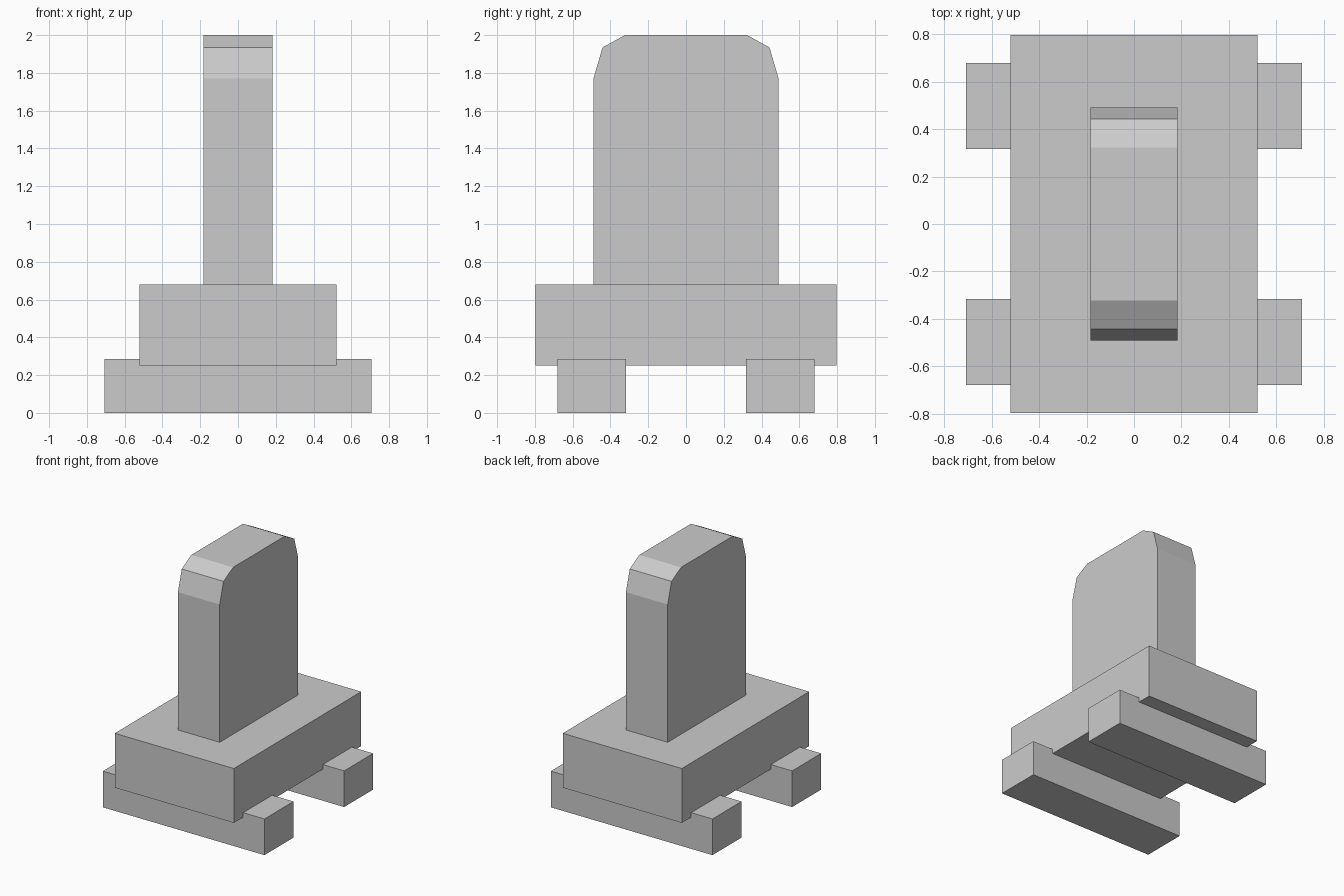
import bpy

if "Cube" in bpy.data.objects:
    bpy.data.objects.remove(bpy.data.objects["Cube"])


def extrude_x(name, half_width, profile):
    """Solid made by extruding a (y, z) profile across x."""
    n = len(profile)
    verts = [(x, y, z) for x in (-half_width, half_width) for y, z in profile]
    faces = [tuple(reversed(range(n))), tuple(range(n, 2 * n))]
    faces += [(i, (i + 1) % n, n + (i + 1) % n, n + i) for i in range(n)]
    mesh = bpy.data.meshes.new(name)
    mesh.from_pydata(verts, [], faces)
    obj = bpy.data.objects.new(name, mesh)
    bpy.context.collection.objects.link(obj)
    return obj


def box(name, half_width, y0, y1, z0, z1):
    return extrude_x(name, half_width, [(y0, z0), (y1, z0), (y1, z1), (y0, z1)])


# Two cross rails the base rests on
for side, y in (("front", -0.498), ("back", 0.498)):
    box(side + "_rail", 0.707, y - 0.181, y + 0.181, 0, 0.286)

# Block base, sunk slightly over the rails
box("base", 0.521, -0.796, 0.796, 0.25, 0.68)

# Upright slab with faceted shoulders
right_half = [(0.49, 0.68), (0.49, 1.77), (0.442, 1.935), (0.323, 2.0)]
left_half = [(-y, z) for y, z in reversed(right_half)]
extrude_x("upright_slab", 0.183, right_half + left_half)
